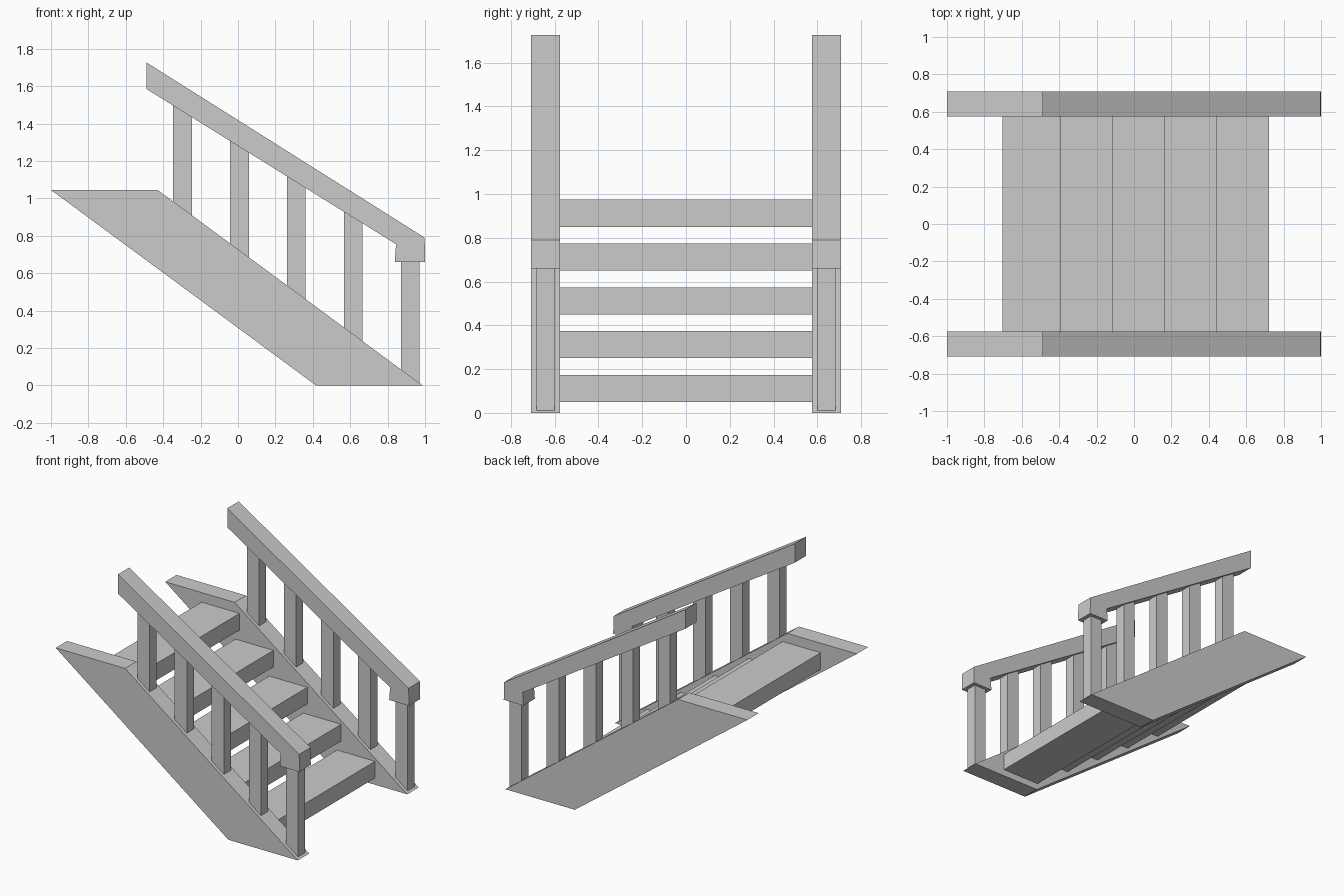
import bpy, bmesh

if "Cube" in bpy.data.objects:
    bpy.data.objects.remove(bpy.data.objects["Cube"])


def prism(name, profile, y0, y1):
    """Extrude an (x, z) outline along y."""
    bm = bmesh.new()
    face = bm.faces.new([bm.verts.new((x, y0, z)) for x, z in profile])
    ext = bmesh.ops.extrude_face_region(bm, geom=[face])
    verts = [v for v in ext["geom"] if isinstance(v, bmesh.types.BMVert)]
    bmesh.ops.translate(bm, verts=verts, vec=(0, y1 - y0, 0))
    bmesh.ops.recalc_face_normals(bm, faces=bm.faces)
    mesh = bpy.data.meshes.new(name)
    bm.to_mesh(mesh)
    bm.free()
    obj = bpy.data.objects.new(name, mesh)
    bpy.context.collection.objects.link(obj)
    return obj


def stringer_top(x):
    return 1.045 - (x + 0.43) * 1.045 / 1.417


def rail_underside(x):
    return 1.585 - (x + 0.49) * 0.83 / 1.335


STRINGER = [(-1, 1.045), (-0.43, 1.045), (0.987, 0), (0.417, 0)]
RAIL = [(-0.49, 1.727), (0.998, 0.79), (1.0, 0.66), (0.838, 0.66),
        (0.845, 0.755), (-0.49, 1.585)]

for side, label in ((-1, "front"), (1, "back")):
    # Sloping side board and handrail
    prism(f"stringer_{label}", STRINGER, side * 0.575, side * 0.708)
    prism(f"handrail_{label}", RAIL, side * 0.575, side * 0.708)

    # Balusters with ends cut to the slopes; the last is the newel post
    for i in range(5):
        a = -0.347 + i * 0.3045
        b = a + 0.1
        top_a, top_b = (0.66, 0.66) if i == 4 else (rail_underside(a), rail_underside(b))
        name = "newel_post" if i == 4 else f"baluster_{i + 1}"
        prism(f"{name}_{label}",
              [(a, stringer_top(a)), (b, stringer_top(b)), (b, top_b), (a, top_a)],
              side * 0.6, side * 0.682)

# Treads between the stringers
for i in range(5):
    x1, z0 = 0.722 - i * 0.278, 0.05 + i * 0.2
    x0, z1 = x1 - 0.312, z0 + 0.124
    prism(f"tread_{i + 1}", [(x0, z0), (x1, z0), (x1, z1), (x0, z1)], -0.575, 0.575)
